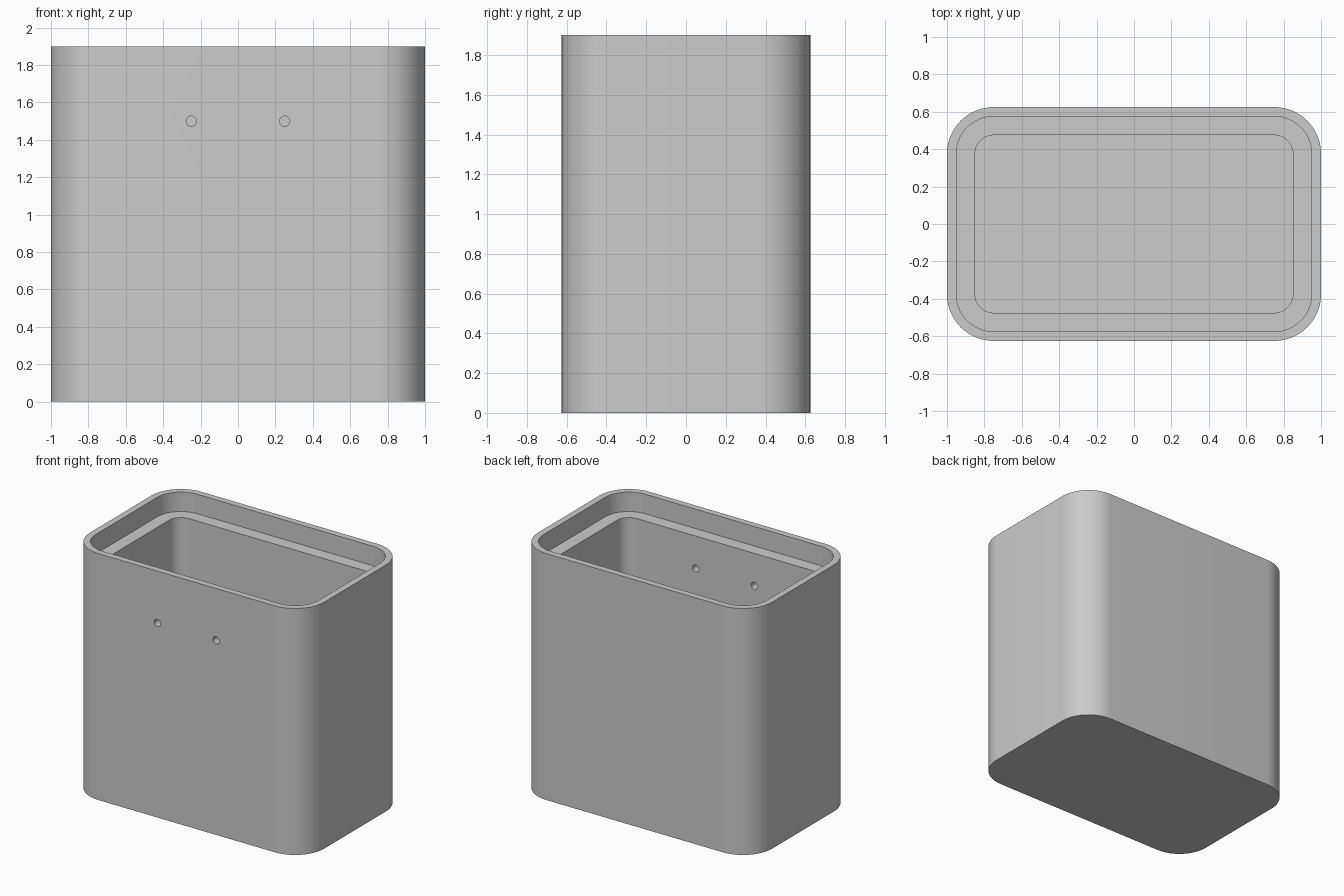
import bpy, bmesh, math

if "Cube" in bpy.data.objects:
    bpy.data.objects.remove(bpy.data.objects["Cube"])

HALF_X, HALF_Y, RADIUS, HEIGHT = 1.0, 0.625, 0.25, 1.9
LEDGE_Z, FLOOR_Z = 1.75, 0.15
CORNER_STEPS = 16

grey = bpy.data.materials.new("plain grey")
grey.diffuse_color = (0.6, 0.6, 0.6, 1)
grey.use_nodes = True
grey.node_tree.nodes["Principled BSDF"].inputs["Base Color"].default_value = grey.diffuse_color


def rounded_ring(bm, inset, z):
    """Rounded rectangle of vertices, moved inwards by inset."""
    r = RADIUS - inset
    cx, cy = HALF_X - RADIUS, HALF_Y - RADIUS
    ring = []
    for quarter, (sx, sy) in enumerate([(1, 1), (-1, 1), (-1, -1), (1, -1)]):
        for i in range(CORNER_STEPS + 1):
            a = (quarter + i / CORNER_STEPS) * math.pi / 2
            ring.append(bm.verts.new((sx * cx + r * math.cos(a),
                                      sy * cy + r * math.sin(a), z)))
    return ring


# Container: outer wall, rim, recessed ledge, inner wall and floor
bm = bmesh.new()
profile = [(0, 0), (0, HEIGHT), (0.05, HEIGHT), (0.05, LEDGE_Z),
           (0.15, LEDGE_Z), (0.15, FLOOR_Z)]
rings = [rounded_ring(bm, inset, z) for inset, z in profile]
for low, high in zip(rings, rings[1:]):
    n = len(low)
    for i in range(n):
        j = (i + 1) % n
        bm.faces.new((low[i], low[j], high[j], high[i]))
bm.faces.new(rings[0][::-1])
bm.faces.new(rings[-1])
bmesh.ops.recalc_face_normals(bm, faces=bm.faces)
mesh = bpy.data.meshes.new("container")
bm.to_mesh(mesh)
bm.free()
mesh.materials.append(grey)
container = bpy.data.objects.new("container", mesh)
bpy.context.collection.objects.link(container)

# Two round holes through the front wall
cutters = []
for x in (-0.25, 0.25):
    bpy.ops.mesh.primitive_cylinder_add(
        vertices=32, radius=0.027, depth=0.4,
        location=(x, -HALF_Y + 0.075, 1.5), rotation=(math.pi / 2, 0, 0))
    cutter = bpy.context.object
    cutter.name = "hole_cutter"
    cutter.hide_render = True
    cutter.data.materials.append(grey)
    cut = container.modifiers.new("hole", 'BOOLEAN')
    cut.operation, cut.solver, cut.object = 'DIFFERENCE', 'EXACT', cutter
    cutters.append(cutter)

# Apply the cuts and remove the helpers
bpy.ops.object.select_all(action='DESELECT')
container.select_set(True)
bpy.context.view_layer.objects.active = container
for name in [m.name for m in container.modifiers]:
    bpy.ops.object.modifier_apply(modifier=name)
for cutter in cutters:
    bpy.data.objects.remove(cutter, do_unlink=True)

bpy.ops.object.shade_smooth_by_angle(angle=math.radians(30))
